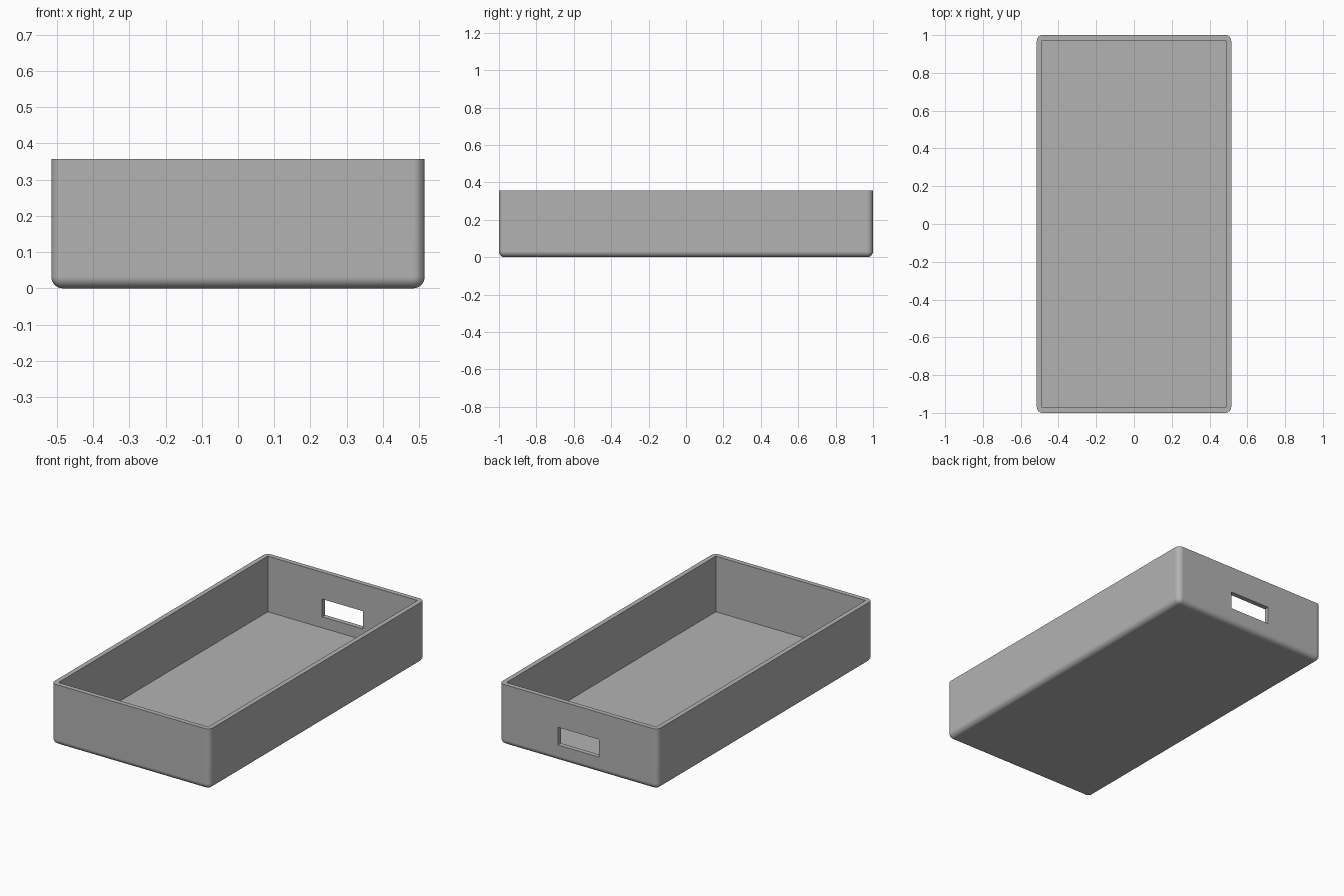
import bpy
import bmesh
from math import radians
from mathutils import Vector

if "Cube" in bpy.data.objects:
    bpy.data.objects.remove(bpy.data.objects["Cube"], do_unlink=True)

W, L, H = 1.03, 2.0, 0.357   # overall size
WALL, FLOOR, ROUND = 0.028, 0.03, 0.032

grey = bpy.data.materials.new("plain grey")
grey.use_nodes = True
colour = (0.45, 0.45, 0.45, 1)
grey.diffuse_color = colour
grey.node_tree.nodes["Principled BSDF"].inputs["Base Color"].default_value = colour


def box(name, low, high, rounding=0):
    """Box between two corners; rounding softens every edge except the rim."""
    low, high = Vector(low), Vector(high)
    bm = bmesh.new()
    bmesh.ops.create_cube(bm, size=1)
    for v in bm.verts:
        v.co = (low + high) / 2 + v.co * (high - low)
    if rounding:
        edges = [e for e in bm.edges if min(v.co.z for v in e.verts) < high.z - 0.001]
        bmesh.ops.bevel(bm, geom=edges, offset=rounding, segments=8,
                        profile=0.5, affect='EDGES', clamp_overlap=True)
    mesh = bpy.data.meshes.new(name)
    bm.to_mesh(mesh)
    bm.free()
    mesh.materials.append(grey)
    ob = bpy.data.objects.new(name, mesh)
    bpy.context.collection.objects.link(ob)
    return ob


# Tray body with rounded corners and underside, sharp rim
tray = box("tray", (-W / 2, -L / 2, 0), (W / 2, L / 2, H), ROUND)

# Square-cornered cavity, and a handle slot through the back wall only
x, y = W / 2 - WALL, L / 2 - WALL
cutters = [
    box("cavity_cutter", (-x, -y, FLOOR), (x, y, H + 0.1)),
    box("handle_slot_cutter", (-0.133, y - 0.1, 0.095), (0.133, L / 2 + 0.1, 0.199)),
]

bpy.ops.object.select_all(action='DESELECT')
bpy.context.view_layer.objects.active = tray
tray.select_set(True)
for cutter in cutters:
    cutter.hide_render = True
    cut = tray.modifiers.new(cutter.name, 'BOOLEAN')
    cut.operation = 'DIFFERENCE'
    cut.solver = 'EXACT'
    cut.object = cutter
    bpy.ops.object.modifier_apply(modifier=cut.name)
    bpy.data.objects.remove(cutter, do_unlink=True)

# Smooth fillets, flat walls
bpy.ops.object.shade_smooth_by_angle(angle=radians(30))
normals = tray.modifiers.new("flat_walls", 'WEIGHTED_NORMAL')
normals.keep_sharp = True
